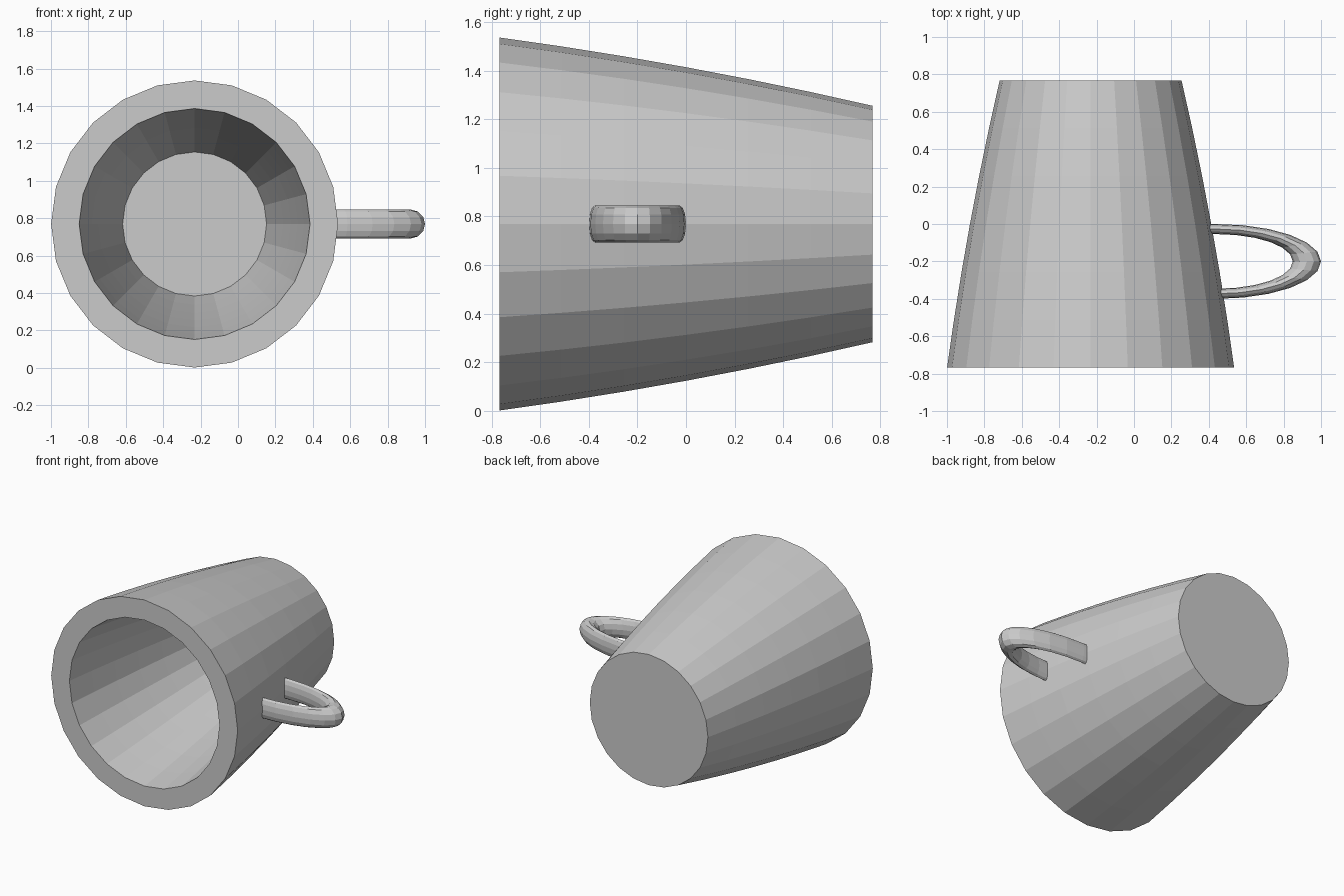
import bpy, bmesh
from math import cos, sin, pi, radians

if "Cube" in bpy.data.objects:
    bpy.data.objects.remove(bpy.data.objects["Cube"])

CX, CZ, SIDES = -0.232, 0.769, 24


def finish(name, bm):
    bmesh.ops.recalc_face_normals(bm, faces=bm.faces)
    me = bpy.data.meshes.new(name)
    bm.to_mesh(me)
    bm.free()
    ob = bpy.data.objects.new(name, me)
    bpy.context.collection.objects.link(ob)
    return ob


def loft(name, rings):
    """Skin a list of closed point rings and cap both ends."""
    bm = bmesh.new()
    loops = [[bm.verts.new(p) for p in ring] for ring in rings]
    for a, b in zip(loops, loops[1:]):
        n = len(a)
        for i in range(n):
            j = (i + 1) % n
            bm.faces.new((a[i], a[j], b[j], b[i]))
    bm.faces.new(loops[0])
    bm.faces.new(loops[-1])
    return finish(name, bm)


def outer_radius(y):
    return 0.645 - 0.183 * y - 0.031 * y * y


def circle(r, y):
    return [(CX + r * sin(2 * pi * i / SIDES), y, CZ + r * cos(2 * pi * i / SIDES))
            for i in range(SIDES)]


# Cup lying on its side: outer wall from base to rim, then inner wall to floor
BACK, RIM, FLOOR, WALL, STEPS = 0.768, -0.768, 0.55, 0.15, 6
rings = []
for k in range(STEPS + 1):
    y = BACK + (RIM - BACK) * k / STEPS
    rings.append(circle(outer_radius(y), y))
for k in range(STEPS + 1):
    y = RIM + (FLOOR - RIM) * k / STEPS
    rings.append(circle(outer_radius(y) - WALL, y))
loft("cup", rings)

# Handle: half of a stretched torus, its ends sunk into the wall
HX, HY, STRETCH = 0.44, -0.2, 2.8
MAJOR, MINOR, HEIGHT, N = 0.173, 0.027, 0.077, 12


def section(angle, shift=0.0):
    pts = []
    for i in range(N):
        t = 2 * pi * i / N
        r = MAJOR + MINOR * cos(t)
        pts.append((HX + shift + STRETCH * r * cos(angle),
                    HY + r * sin(angle), CZ + HEIGHT * sin(t)))
    return pts


angles = [radians(a) for a in range(-90, 91, 15)]
loft("handle", [section(angles[0], -0.06)] + [section(a) for a in angles]
     + [section(angles[-1], -0.08)])
